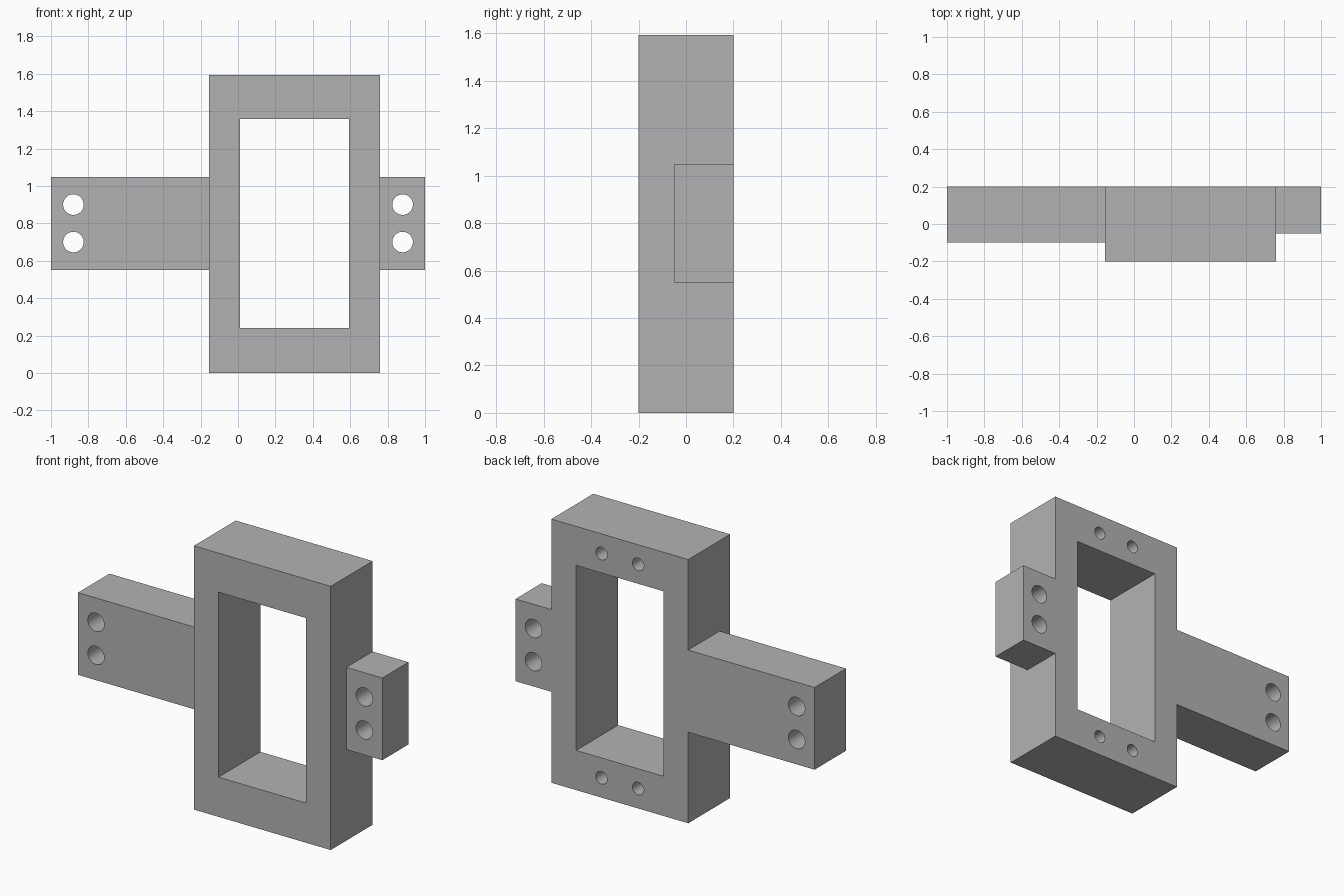
import bpy
import math

default = bpy.data.objects.get("Cube")
if default:
    bpy.data.objects.remove(default, do_unlink=True)

grey = bpy.data.materials.new("plain grey")
grey.use_nodes = True
colour = (0.45, 0.45, 0.45, 1)
grey.diffuse_color = colour
grey.node_tree.nodes["Principled BSDF"].inputs["Base Color"].default_value = colour

BACK = 0.2


def box(name, x, y, z):
    """Box from (min, max) pairs on each axis."""
    centre = [(a + b) / 2 for a, b in (x, y, z)]
    bpy.ops.mesh.primitive_cube_add(size=1, location=centre)
    ob = bpy.context.object
    ob.name = name
    ob.scale = [b - a for a, b in (x, y, z)]
    bpy.ops.object.transform_apply(location=True, rotation=False, scale=True)
    ob.data.materials.append(grey)
    return ob


def drill(x, z, radius, depth):
    """Cylinder cutter entering from the back face."""
    bpy.ops.mesh.primitive_cylinder_add(
        vertices=48, radius=radius, depth=2 * depth,
        location=(x, BACK, z), rotation=(math.pi / 2, 0, 0))
    ob = bpy.context.object
    ob.data.materials.append(grey)
    return ob


def cut(ob, cutters):
    bpy.context.view_layer.objects.active = ob
    for cutter in cutters:
        cutter.hide_render = True
        mod = ob.modifiers.new("cut", "BOOLEAN")
        mod.operation = "DIFFERENCE"
        mod.solver = "EXACT"
        mod.object = cutter
        bpy.ops.object.modifier_apply(modifier=mod.name)
        bpy.data.objects.remove(cutter, do_unlink=True)
    bpy.ops.object.select_all(action="DESELECT")
    ob.select_set(True)
    bpy.ops.object.shade_smooth_by_angle(angle=math.radians(30))


# Upright frame with a window and blind screw holes in the back
frame = box("frame", (-0.155, 0.76), (-0.2, BACK), (0, 1.594))
window = box("window_cutter", (0.01, 0.594), (-0.5, 0.5), (0.24, 1.358))
screws = [drill(x, z, 0.038, 0.25) for x in (0.18, 0.425) for z in (0.12, 1.475)]
cut(frame, [window] + screws)

# Side mounting arms, each with two through holes
for name, x, front, hole_x in (
        ("right_arm", (-1, -0.155), -0.1, -0.88),
        ("left_tab", (0.76, 1), -0.05, 0.88)):
    arm = box(name, x, (front, BACK), (0.55, 1.047))
    cut(arm, [drill(hole_x, z, 0.055, 0.5) for z in (0.7, 0.9)])
